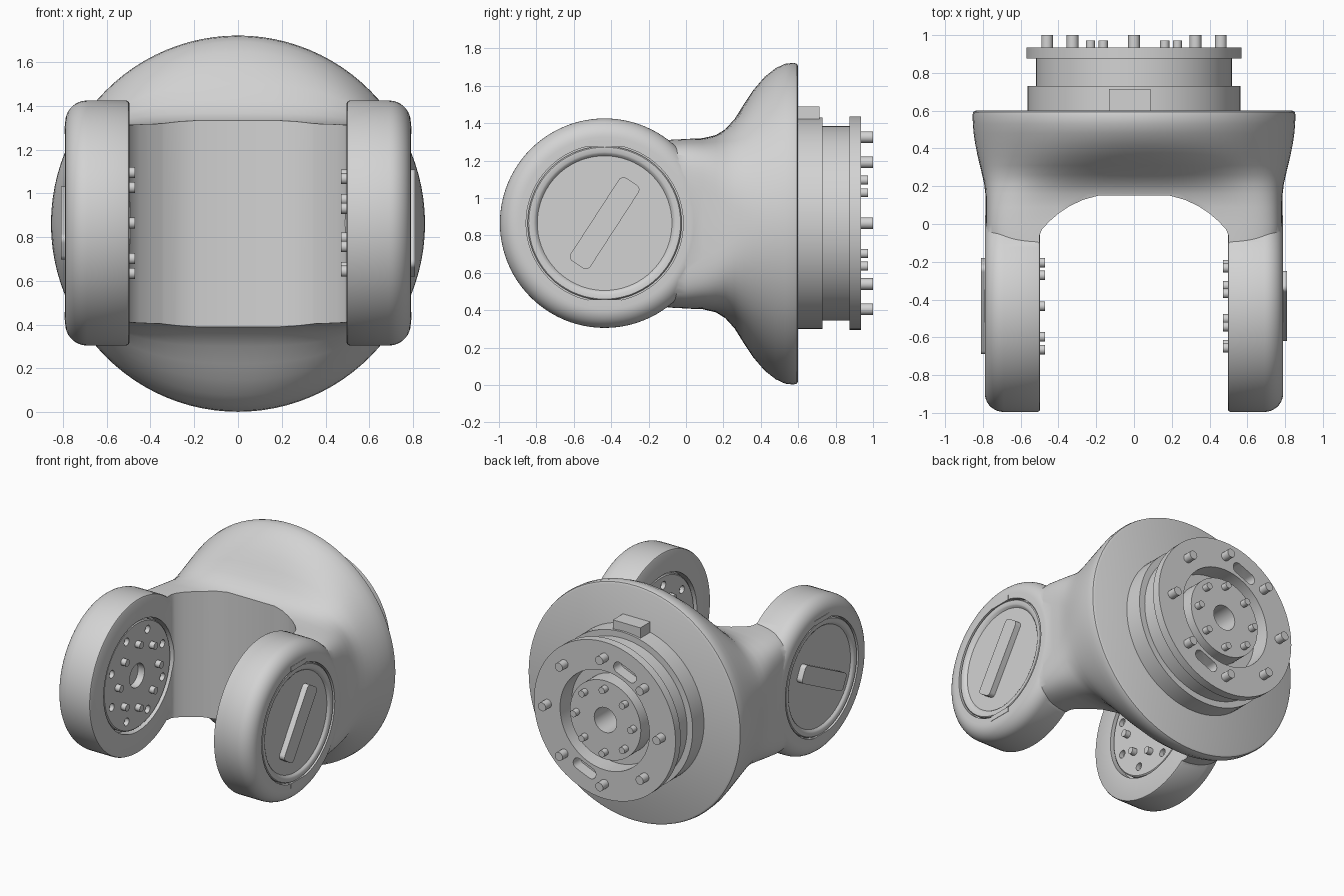
import bpy, bmesh
from math import radians, pi, sin, cos
from mathutils import Matrix, Vector

if "Cube" in bpy.data.objects:
    bpy.data.objects.remove(bpy.data.objects["Cube"])

grey = bpy.data.materials.new("plain_grey")
grey.use_nodes = True
grey.diffuse_color = (0.65, 0.65, 0.65, 1)
grey.node_tree.nodes["Principled BSDF"].inputs["Base Color"].default_value = (0.65, 0.65, 0.65, 1)

MID_Z = 0.865
PIVOT = Vector((0, -0.435, MID_Z))
HUB = Vector((0, 0, MID_Z))
BACK = Matrix.Translation(HUB) @ Matrix.Rotation(-pi / 2, 4, 'X')  # local z -> +y


def side_frame(s):  # local z -> +x or -x, through the arm pivot
    return Matrix.Translation(PIVOT) @ Matrix.Rotation(s * pi / 2, 4, 'Y')


def finish(name, bm):
    bmesh.ops.remove_doubles(bm, verts=bm.verts, dist=1e-5)
    bmesh.ops.recalc_face_normals(bm, faces=bm.faces)
    me = bpy.data.meshes.new(name)
    bm.to_mesh(me)
    bm.free()
    me.materials.append(grey)
    ob = bpy.data.objects.new(name, me)
    bpy.context.collection.objects.link(ob)
    return ob


def skin(bm, rings):
    loops = [[bm.verts.new(p) for p in ring] for ring in rings]
    n = len(loops[0])
    for a, b in zip(loops, loops[1:]):
        for i in range(n):
            j = (i + 1) % n
            bm.faces.new((a[i], a[j], b[j], b[i]))
    return loops


def lathe(name, profile, frame, steps=72):
    bm = bmesh.new()
    skin(bm, [[frame @ Vector((r * cos(2 * pi * i / steps), r * sin(2 * pi * i / steps), h))
               for i in range(steps)] for r, h in profile])
    bmesh.ops.dissolve_degenerate(bm, edges=bm.edges, dist=1e-6)
    return finish(name, bm)


def pegs(name, frame, count, ring, radius, low, high, phase=0.0):
    bm = bmesh.new()
    for k in range(count):
        t = phase + 2 * pi * k / count
        place = frame @ Matrix.Translation((ring * cos(t), ring * sin(t), (low + high) / 2))
        bmesh.ops.create_cone(bm, cap_ends=True, segments=20, radius1=radius,
                              radius2=radius, depth=high - low, matrix=place)
    return finish(name, bm)


def rounded_box(name, size, corner, frame):
    bm = bmesh.new()
    bmesh.ops.create_cube(bm, size=1, matrix=Matrix.Diagonal((*size, 1)))
    upright = [e for e in bm.edges if abs(e.verts[0].co.z - e.verts[1].co.z) > 1e-4]
    if corner:
        bmesh.ops.bevel(bm, geom=upright, offset=corner, segments=6, profile=0.5, affect='EDGES')
    bm.transform(frame)
    return finish(name, bm)


def boolean(ob, other, operation):
    mod = ob.modifiers.new("cut", 'BOOLEAN')
    mod.operation, mod.solver, mod.object = operation, 'EXACT', other
    bpy.context.view_layer.objects.active = ob
    bpy.ops.object.modifier_apply(modifier=mod.name)
    bpy.data.objects.remove(other)


# Yoke body: round bell at the back narrowing to a rounded rectangular neck
stations = [  # y, half width, half height, squareness
    (0.6, 0.838, 0.842, 2), (0.593, 0.852, 0.855, 2), (0.575, 0.855, 0.86, 2),
    (0.53, 0.853, 0.855, 2), (0.48, 0.849, 0.832, 2), (0.42, 0.84, 0.785, 2.05),
    (0.36, 0.828, 0.715, 2.2), (0.31, 0.816, 0.64, 2.45), (0.26, 0.804, 0.56, 2.9),
    (0.21, 0.793, 0.505, 3.7), (0.16, 0.787, 0.474, 4.8), (0.09, 0.785, 0.458, 6),
    (0.0, 0.785, 0.455, 7), (-0.1, 0.785, 0.451, 7)]


def power(v, e):
    return (1 if v >= 0 else -1) * abs(v) ** e


bm = bmesh.new()
N = 96
loops = skin(bm, [[(a * power(cos(2 * pi * i / N), 2 / n), y,
                    MID_Z - 0.003 + b * power(sin(2 * pi * i / N), 2 / n)) for i in range(N)]
                  for y, a, b, n in stations])
bm.faces.new(loops[0])
bm.faces.new(loops[-1])
body = finish("yoke_body", bm)

# Arched opening between the arms
half = [(0.5, -1.2), (0.5, -0.06), (0.488, -0.03), (0.45, 0.012), (0.4, 0.055),
        (0.34, 0.095), (0.27, 0.128), (0.19, 0.15)]
outline = half + [(-x, y) for x, y in reversed(half)]
bm = bmesh.new()
ends = skin(bm, [[(x, y, z) for x, y in outline] for z in (-0.5, 2.5)])
for ring in ends:
    bm.faces.new(ring)
boolean(body, finish("opening_cutter", bm), 'DIFFERENCE')

# Round arm ends with a soft outer edge, plus pockets for the covers
fillet = [(0.46 + 0.1 * cos(radians(a)), 0.69 + 0.1 * sin(radians(a))) for a in range(0, 91, 10)]
arm = [(0, 0.497), (0.548, 0.497), (0.556, 0.501), (0.56, 0.51)] + fillet + [(0, 0.79)]
for s in (1, -1):
    frame = side_frame(s)
    boolean(body, lathe("arm_end", arm, frame, 96), 'UNION')
for s in (1, -1):
    frame = side_frame(s)
    boolean(body, lathe("outer_pocket", [(0, 0.755), (0.42, 0.755), (0.42, 0.9), (0, 0.9)], frame),
            'DIFFERENCE')
    boolean(body, lathe("inner_pocket", [(0, 0.4), (0.4, 0.4), (0.4, 0.56), (0, 0.56)], frame),
            'DIFFERENCE')

# Covers, grips, clips and bolted inner plates on each arm
for s, side, grip_angle, phase in ((1, "left", 57, 28), (-1, "right", 27, 0)):
    frame = side_frame(s)
    lathe(side + "_outer_cover", [(0, 0.7), (0.412, 0.7), (0.412, 0.78), (0.406, 0.786),
                                  (0.38, 0.786), (0.37, 0.78), (0.36, 0.768), (0, 0.768)], frame)
    turn = Matrix.Translation(PIVOT) @ Matrix.Rotation(radians(grip_angle), 4, 'X')
    lay = Matrix.Translation((s * 0.78, 0, 0)) @ Matrix.Rotation(pi / 2, 4, 'Y')
    rounded_box(side + "_grip", (0.126, 0.53, 0.06), 0.03, turn @ lay)
    for up in (1, -1):
        clip = Matrix.Translation(PIVOT + Vector((s * 0.77, 0, up * 0.425)))
        rounded_box(side + "_clip", (0.045, 0.175, 0.035), 0, clip)
    plate = lathe(side + "_inner_plate", [(0, 0.6), (0.385, 0.6), (0.385, 0.515), (0.377, 0.508),
                                          (0.085, 0.508), (0.085, 0.58), (0, 0.58)], frame)
    boolean(plate, pegs("bolt_holes", frame, 8, 0.315, 0.028, 0.45, 0.54, radians(22.5 + phase)),
            'DIFFERENCE')
    pegs(side + "_inner_pins", frame, 8, 0.23, 0.025, 0.47, 0.53, radians(phase))

# Rear coupling: stepped drum, flange, recess and bored hub
coupling = lathe("rear_coupling", [
    (0, 0.55), (0.565, 0.55), (0.565, 0.73), (0.52, 0.73), (0.52, 0.875), (0.57, 0.875),
    (0.57, 0.935), (0.36, 0.935), (0.36, 0.8), (0.285, 0.8), (0.285, 0.927),
    (0.09, 0.927), (0.09, 0.7), (0, 0.7)], BACK, 96)
for angle in (112.5, 292.5):
    t = radians(angle)
    place = (Matrix.Translation(HUB + Vector((0.425 * cos(t), 0.92, 0.425 * sin(t))))
             @ Matrix.Rotation(-t, 4, 'Y') @ Matrix.Rotation(-pi / 2, 4, 'X'))
    boolean(coupling, rounded_box("slot_cutter", (0.08, 0.19, 0.14), 0.038, place), 'DIFFERENCE')
pegs("flange_pins", BACK, 8, 0.46, 0.031, 0.92, 1.0)
pegs("hub_pins", BACK, 8, 0.23, 0.024, 0.91, 0.972)
rounded_box("locating_key", (0.22, 0.115, 0.12), 0,
            Matrix.Translation((-0.022, 0.657, 1.43)))

# Smooth curved faces, keep edges crisp
for ob in bpy.data.objects:
    if ob.type == 'MESH' and ob.data.materials and ob.data.materials[0] == grey:
        bpy.ops.object.select_all(action='DESELECT')
        ob.select_set(True)
        bpy.context.view_layer.objects.active = ob
        bpy.ops.object.shade_smooth_by_angle(angle=radians(35))
